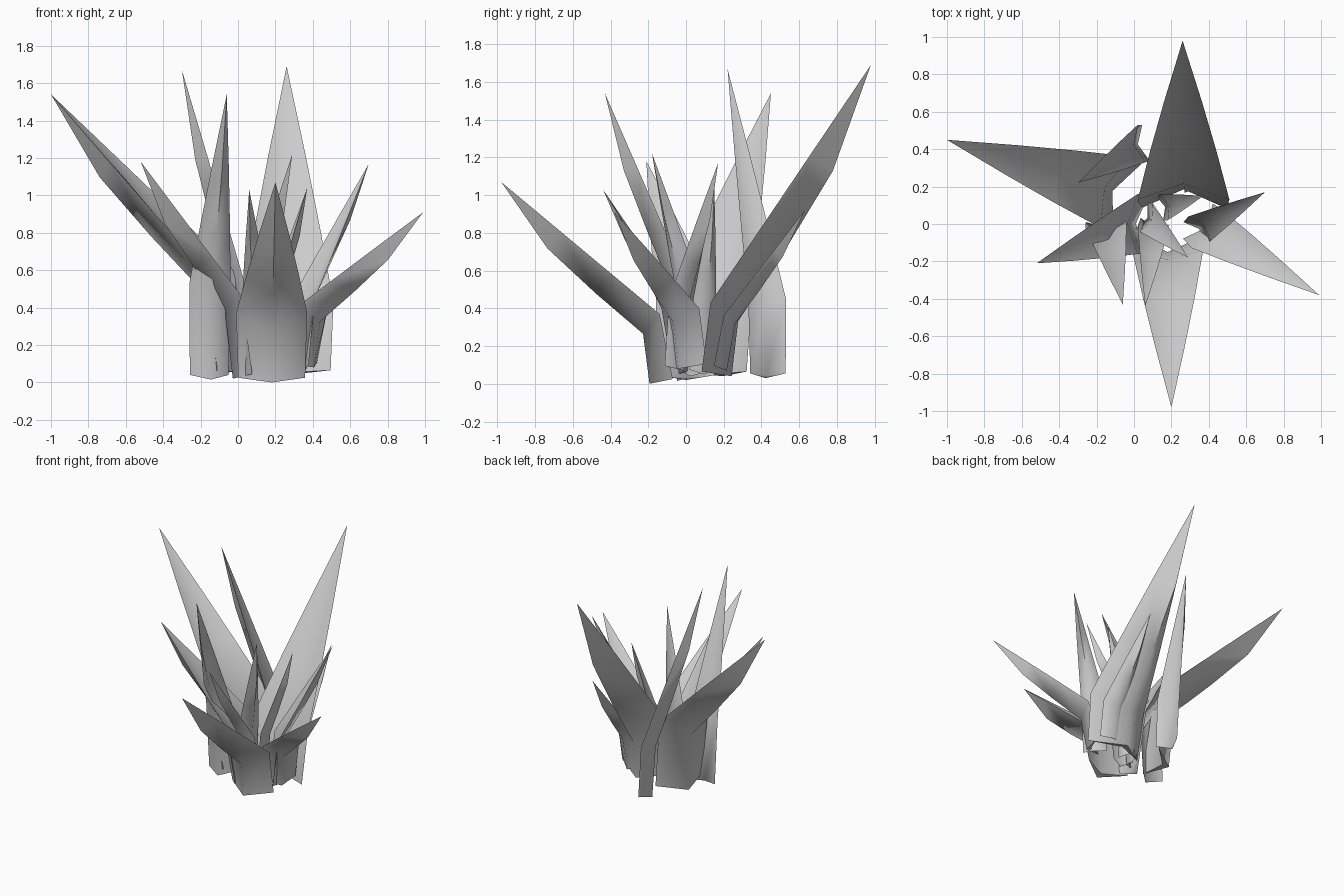
import bpy
from mathutils import Vector

if "Cube" in bpy.data.objects:
    bpy.data.objects.remove(bpy.data.objects["Cube"])

Z = Vector((0, 0, 1))


def leaf(name, tip, left, right, bend, floor):
    """Channelled leaf: upright base, bent outward, with a keel on the outside."""
    tip = Vector(tip)
    l, r = Vector((*left, bend)), Vector((*right, bend))
    mid, half = (l + r) / 2, (r - l) / 2
    w = half.length
    axis = tip - mid
    out = half.normalized().cross(Z)
    if out.dot(axis) < 0:
        out.negate()
    n = axis.cross(half).normalized()
    if n.dot(out) < 0:
        n.negate()
    lean = min(1, Vector((axis.x, axis.y)).length / axis.z)

    # upright base section
    b = mid - out * 0.07 * lean
    b.z = floor
    rim = Z * 0.025
    rings = [[b - half * 0.94 + rim, b + out * w * 0.65,
              b + half * 0.94 + rim, b + out * w * 0.42 + rim * 0.5]]
    # blade sections: position, width, outer keel, inner channel
    for t, s, keel, groove in ((0, 1, 0.72, 0.42), (0.3, 0.73, 0.70, 0.25),
                               (0.62, 0.41, 0.60, 0.10)):
        c = mid + axis * t
        rings.append([c - half * s, c + n * w * keel,
                      c + half * s, c + n * w * groove])

    verts = [v for ring in rings for v in ring] + [tip]
    faces = [(3, 2, 1, 0)]
    for i in range(len(rings) - 1):
        for j in range(4):
            k = (j + 1) % 4
            faces.append((4 * i + j, 4 * i + k, 4 * i + 4 + k, 4 * i + 4 + j))
    last = 4 * (len(rings) - 1)
    faces += [(last + j, last + (j + 1) % 4, last + 4) for j in range(4)]

    me = bpy.data.meshes.new(name)
    me.from_pydata(verts, [], faces)
    ob = bpy.data.objects.new(name, me)
    bpy.context.collection.objects.link(ob)
    bpy.ops.object.select_all(action='DESELECT')
    ob.select_set(True)
    bpy.context.view_layer.objects.active = ob
    bpy.ops.object.mode_set(mode='EDIT')
    bpy.ops.mesh.select_all(action='SELECT')
    bpy.ops.mesh.normals_make_consistent(inside=False)
    bpy.ops.object.mode_set(mode='OBJECT')
    bpy.ops.object.shade_smooth_by_angle(angle=1.4)


# large outer leaves
leaf("back_leaf", (0.26, 0.98, 1.69), (0.02, 0.13), (0.51, 0.13), 0.43, 0.04)
leaf("left_leaf", (-1.0, 0.45, 1.54), (-0.02, 0.36), (-0.18, -0.02), 0.60, 0.04)
leaf("right_leaf", (0.99, -0.38, 0.91), (0.31, -0.13), (0.48, 0.07), 0.40, 0.08)
leaf("front_leaf", (0.20, -0.98, 1.07), (-0.01, -0.14), (0.37, -0.14), 0.37, 0.0)
# medium leaves
leaf("front_left_leaf", (-0.52, -0.21, 1.18), (0.02, -0.16), (0.02, 0.16), 0.46, 0.02)
leaf("tall_front_leaf", (-0.06, -0.43, 1.54), (-0.26, -0.02), (-0.04, 0.01), 0.53, 0.015)
leaf("tall_back_leaf", (-0.30, 0.22, 1.67), (0.02, 0.53), (0.06, 0.33), 0.45, 0.03)
leaf("low_back_leaf", (0.37, 0.63, 0.92), (0.27, 0.22), (0.45, 0.20), 0.36, 0.07)
# small inner leaves
leaf("inner_right_leaf", (0.70, 0.17, 1.17), (0.41, -0.09), (0.29, 0.04), 0.45, 0.07)
leaf("inner_back_leaf", (0.37, 0.15, 1.04), (0.14, 0.16), (0.18, 0.02), 0.40, 0.05)
leaf("inner_centre_leaf", (0.29, -0.18, 1.22), (0.03, -0.04), (0.10, 0.11), 0.42, 0.04)
leaf("inner_front_leaf", (0.06, -0.44, 1.03), (0.02, -0.01), (0.18, -0.05), 0.40, 0.05)
